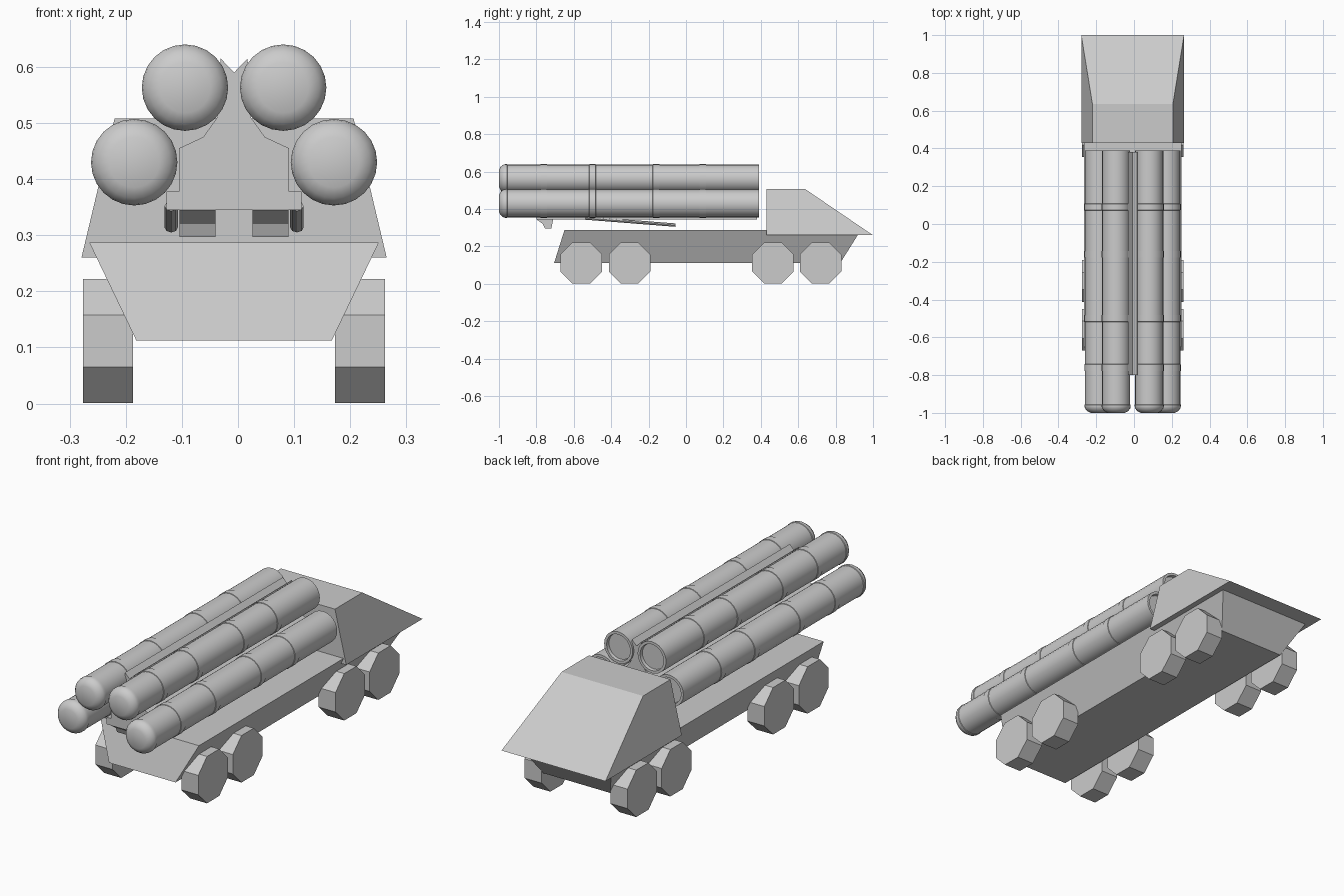
import bpy, bmesh, math
from mathutils import Vector

if "Cube" in bpy.data.objects:
    bpy.data.objects.remove(bpy.data.objects["Cube"])

CX = -0.007  # centre line of the vehicle


def make(name, verts, faces, smooth=False):
    me = bpy.data.meshes.new(name)
    me.from_pydata(verts, [], faces)
    bm = bmesh.new()
    bm.from_mesh(me)
    bmesh.ops.recalc_face_normals(bm, faces=bm.faces)
    bm.to_mesh(me)
    bm.free()
    ob = bpy.data.objects.new(name, me)
    bpy.context.collection.objects.link(ob)
    if smooth:
        bpy.context.view_layer.objects.active = ob
        ob.select_set(True)
        bpy.ops.object.shade_smooth_by_angle(angle=math.radians(35))
        ob.select_set(False)
    return ob


def loft(name, rings, smooth=False):
    """Skin a list of equal-length closed rings and cap both ends."""
    n = len(rings[0])
    verts = [v for r in rings for v in r]
    faces = [(i * n + j, i * n + (j + 1) % n, (i + 1) * n + (j + 1) % n, (i + 1) * n + j)
             for i in range(len(rings) - 1) for j in range(n)]
    faces += [tuple(range(n)), tuple(range(len(verts) - n, len(verts)))]
    return make(name, verts, faces, smooth)


def slab(half_w, y0, y1, z):
    return [(CX - half_w, y0, z), (CX + half_w, y0, z), (CX + half_w, y1, z), (CX - half_w, y1, z)]


def box(name, x, y, z):
    return loft(name, [[(CX + a, b, c) for a, b in
                        ((x[0], y[0]), (x[1], y[0]), (x[1], y[1]), (x[0], y[1]))] for c in z])


# Boat-shaped hull and wedge cab
loft("hull", [slab(0.174, -0.705, 0.825, 0.112), slab(0.258, -0.65, 0.935, 0.287)])
loft("cab", [slab(0.272, 0.43, 1.0, 0.26), slab(0.213, 0.43, 0.635, 0.508)])

# Eight faceted wheels
for side in (-1, 1):
    for k, y in enumerate((-0.56, -0.302, 0.465, 0.72)):
        rings = []
        for x in (0.18, 0.269):
            rings.append([(CX + side * x,
                           y + 0.12 * math.cos(math.pi * (i + 0.5) / 4),
                           0.1115 + 0.12 * math.sin(math.pi * (i + 0.5) / 4)) for i in range(8)])
        loft(f"wheel_{'left' if side < 0 else 'right'}_{k}", rings)

# Launch tubes: domed rear, raised bands, recessed forward end
profile = [(-1.0, 0.045), (-0.99, 0.064), (-0.975, 0.075), (-0.965, 0.077), (-0.957, 0.077), (-0.955, 0.0745)]
for y in (-0.76, -0.5, -0.16, 0.09):
    profile += [(y - 0.018, 0.0745), (y - 0.017, 0.077), (y + 0.017, 0.077), (y + 0.018, 0.0745)]
profile += [(0.39, 0.0745), (0.39, 0.062), (0.375, 0.06)]
for side in (-1, 1):
    for label, x, z in (("upper", 0.0875, 0.563), ("lower", 0.178, 0.43)):
        rings = [[(CX + side * x + r * math.cos(math.tau * i / 24), y,
                   z + r * math.sin(math.tau * i / 24)) for i in range(24)] for y, r in profile]
        loft(f"{label}_tube_{'left' if side < 0 else 'right'}", rings, smooth=True)

# Cradle spine carrying the tubes, with a notched top
half = [(0.098, 0.378), (0.098, 0.455), (0.055, 0.475), (0.03, 0.51), (0.024, 0.615)]
section = half + [(0, 0.59)] + [(-x, z) for x, z in reversed(half)]
loft("cradle_spine", [[(CX + x, y, z) for x, z in section] for y in (-0.8, 0.38)])
box("cradle_base", (-0.12, 0.12), (-0.8, 0.38), (0.345, 0.378))

# Hinge lugs and lifting rams under the cradle
for side in (-1, 1):
    tag = "left" if side < 0 else "right"
    lug = [(-0.8, 0.345), (-0.765, 0.32), (-0.755, 0.297), (-0.72, 0.297), (-0.71, 0.345)]
    loft("hinge_lug_" + tag, [[(CX + side * x, y, z) for y, z in lug] for x in (0.033, 0.097)])
    a, b = Vector((CX + side * 0.112, -0.54, 0.352)), Vector((CX + side * 0.112, -0.055, 0.314))
    loft("lift_ram_" + tag, [[(p.x + 0.012 * math.cos(math.tau * i / 8), p.y,
                               p.z + 0.009 * math.sin(math.tau * i / 8)) for i in range(8)] for p in (a, b)])
